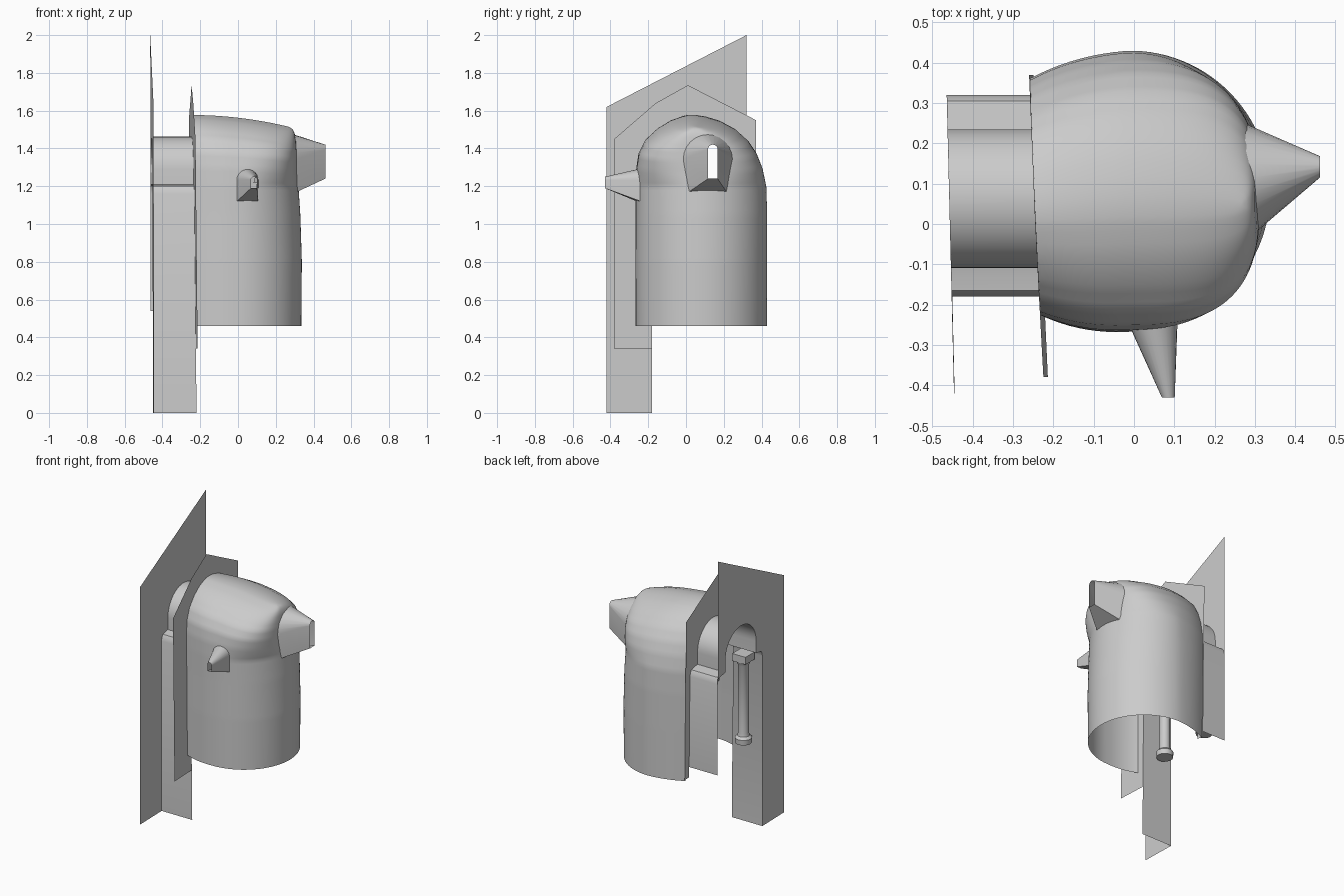
import bpy, bmesh, math
from mathutils import Vector
from mathutils.bvhtree import BVHTree

if "Cube" in bpy.data.objects:
    bpy.data.objects.remove(bpy.data.objects["Cube"])

stone = bpy.data.materials.new("stone_grey")
stone.use_nodes = True
GREY = (0.6, 0.6, 0.6, 1)
stone.diffuse_color = GREY
stone.node_tree.nodes["Principled BSDF"].inputs["Base Color"].default_value = GREY


def finish(name, bm, angle=35):
    mesh = bpy.data.meshes.new(name)
    bm.to_mesh(mesh)
    bm.free()
    mesh.materials.append(stone)
    obj = bpy.data.objects.new(name, mesh)
    bpy.context.collection.objects.link(obj)
    bpy.ops.object.select_all(action="DESELECT")
    obj.select_set(True)
    bpy.context.view_layer.objects.active = obj
    bpy.ops.object.shade_smooth_by_angle(angle=math.radians(angle))


def loft(bm, rows, closed=False):
    """Join rows of points with quads."""
    verts = [[bm.verts.new(p) for p in row] for row in rows]
    for a, b in zip(verts, verts[1:]):
        n = len(a)
        for i in range(n if closed else n - 1):
            j = (i + 1) % n
            bm.faces.new((a[i], a[j], b[j], b[i]))
    return verts


# The two walls are slightly out of parallel and lean a little
def outer_x(y, z):
    return -0.455 - 0.024 * y - 0.001 * z


def inner_x(y, z):
    return -0.231 - 0.046 * (y - 0.07) - 0.01 * z


# Doorway profile (y, z): impost, round arch, impost
MID, HALF, RADIUS, SPRING = 0.07, 0.25, 0.172, 1.29
ARCH_MID = 0.063
impost = [(HALF, 1.16), (0.243, 1.185), (0.235, 1.2), (0.2, 1.205)]
near_side = [(MID - d, z) for d, z in impost]
far_side = [(MID + d, z) for d, z in reversed(impost)]
arch = [(ARCH_MID - RADIUS * math.cos(math.pi * i / 24),
         SPRING + RADIUS * math.sin(math.pi * i / 24)) for i in range(25)]
arch = [(arch[0][0], 1.21)] + arch + [(arch[-1][0], 1.21)]
opening = near_side + arch + far_side


def wall(name, outline, x_at):
    bm = bmesh.new()
    face = bm.faces.new([bm.verts.new((x_at(y, z), y, z)) for y, z in outline])
    face.normal_update()
    finish(name, bm)


wall("outer_wall", [(-0.18, 0), (-0.42, 0), (-0.42, 1.62), (0.32, 2.0)]
     + opening[::-1], outer_x)
wall("inner_wall", [(-0.18, 0.34), (-0.38, 0.34), (-0.38, 1.45), (-0.16, 1.64),
                    (0.01, 1.735), (0.37, 1.55), (0.37, 0.47), (0.32, 0.47)]
     + opening[::-1], inner_x)

# Passage between the walls: jambs, imposts and barrel vault
bm = bmesh.new()
profile = [(-0.18, 0)] + opening + [(0.32, 0.54)]
loft(bm, [[(f(y, z), y, z) for y, z in profile] for f in (outer_x, inner_x)])
finish("vaulted_passage", bm)

# Apse shell levels: z, y min, y max, x max
LEVELS = [(0.46, -0.265, 0.428, 0.335), (0.8, -0.267, 0.43, 0.338),
          (1.05, -0.265, 0.43, 0.33), (1.2, -0.265, 0.425, 0.32),
          (1.3, -0.262, 0.405, 0.314), (1.38, -0.25, 0.375, 0.312),
          (1.45, -0.215, 0.33, 0.31), (1.51, -0.15, 0.265, 0.306),
          (1.55, -0.08, 0.19, 0.3), (1.57, -0.015, 0.12, 0.288),
          (1.577, 0.02, 0.07, 0.27)]
END = math.radians(122)


def shell_row(z, y0, y1, x_max):
    """Open horseshoe, squarer in front and sloping forward near the top."""
    row = []
    rise = max(0, min(1, (z - 1.2) / 0.3))
    power = 2 / (2 + 1.3 * rise)
    for i in range(73):
        t = -END + 2 * END * i / 72
        c, s = math.cos(t), math.sin(t)
        if c > 0:
            s = math.copysign(abs(s) ** power, s)
            x = -0.01 + (x_max + 0.01) * c ** power
            y = (y0 + y1) / 2 + (y1 - y0) / 2 * s
        else:
            back = c / math.cos(END)
            y = (y0 + y1) / 2 + (y1 - y0) / 2 * s - 0.015 * back
            x = -0.01 + (inner_x(y, z) + 0.01) * back
        row.append((x, y, z - 0.07 * rise * ((x + 0.25) / 0.55) ** 2))
    return row


rows = []
for a, b in zip(LEVELS, LEVELS[1:]):
    steps = max(2, round((b[0] - a[0]) / 0.02))
    for s in range(steps):
        rows.append(shell_row(*[p + (q - p) * s / steps for p, q in zip(a, b)]))
rows.append(shell_row(*LEVELS[-1]))
shell = bmesh.new()
top = loft(shell, rows)[-1]
# Close the narrow crown
for i in range(36):
    ring = [top[i], top[i + 1], top[71 - i], top[72 - i]]
    shell.faces.new(list(dict.fromkeys(ring)))
tree = BVHTree.FromBMesh(shell)


def window_ring(mid, sill_half, half, sill, crown):
    """Arched outline in (across, z)."""
    spring = crown - half
    pts = [(mid - sill_half, sill), (mid + sill_half, sill)]
    for i in range(13):
        t = math.pi * i / 12
        pts.append((mid + half * math.cos(t), spring + half * math.sin(t)))
    return pts


def splayed_window(name, direction, base, tip, reach):
    """Tapered tube from the shell to a narrow slit."""
    d = Vector(direction)
    across = Vector((abs(d.y), abs(d.x), 0))
    start = []
    for a, z in window_ring(*base):
        p = across * a + Vector((0, 0, z))
        hit = tree.ray_cast(p + d, -d)[0]
        start.append(hit - d * 0.004)
    end = [across * a + Vector((0, 0, z)) + d * reach
           for a, z in window_ring(*tip)]
    bm = bmesh.new()
    loft(bm, [start, end], closed=True)
    finish(name, bm, 30)
    # Open the shell behind the tube
    mid, _, half, sill, crown = base
    holes = []
    for f in shell.faces:
        c = f.calc_center_median()
        if c.dot(d) > 0.15:
            u = (c.dot(across) - mid) / half
            v = (c.z - (sill + crown) / 2) / ((crown - sill) / 2)
            if u * u + v * v < 0.6:
                holes.append(f)
    bmesh.ops.delete(shell, geom=holes, context="FACES")


splayed_window("side_window", (1, 0, 0), (0.115, 0.1, 0.133, 1.17, 1.475),
               (0.142, 0.025, 0.026, 1.24, 1.42), 0.462)
splayed_window("front_window", (0, -1, 0), (0.05, 0.056, 0.058, 1.12, 1.29),
               (0.085, 0.016, 0.016, 1.19, 1.25), 0.43)
finish("apse_shell", shell, 50)


# Columns under the imposts: capital, shaft and base
def turned(bm, x, y, profile, sides=20):
    rows = [[(x + r * math.cos(math.tau * i / sides),
              y + r * math.sin(math.tau * i / sides), z) for i in range(sides)]
            for r, z in profile]
    loft(bm, rows, closed=True)


for name, y in (("near_column", MID - 0.19), ("far_column", MID + 0.19)):
    bm = bmesh.new()
    turned(bm, -0.35, y, [(0.001, 0.57), (0.052, 0.57), (0.054, 0.605),
                          (0.038, 0.62), (0.034, 0.64), (0.034, 1.1),
                          (0.048, 1.13)])
    cap = bmesh.ops.create_cube(bm, size=1)["verts"]
    bmesh.ops.scale(bm, vec=(0.1, 0.1, 0.05), verts=cap)
    bmesh.ops.translate(bm, vec=(-0.35, y, 1.155), verts=cap)
    finish(name, bm)
